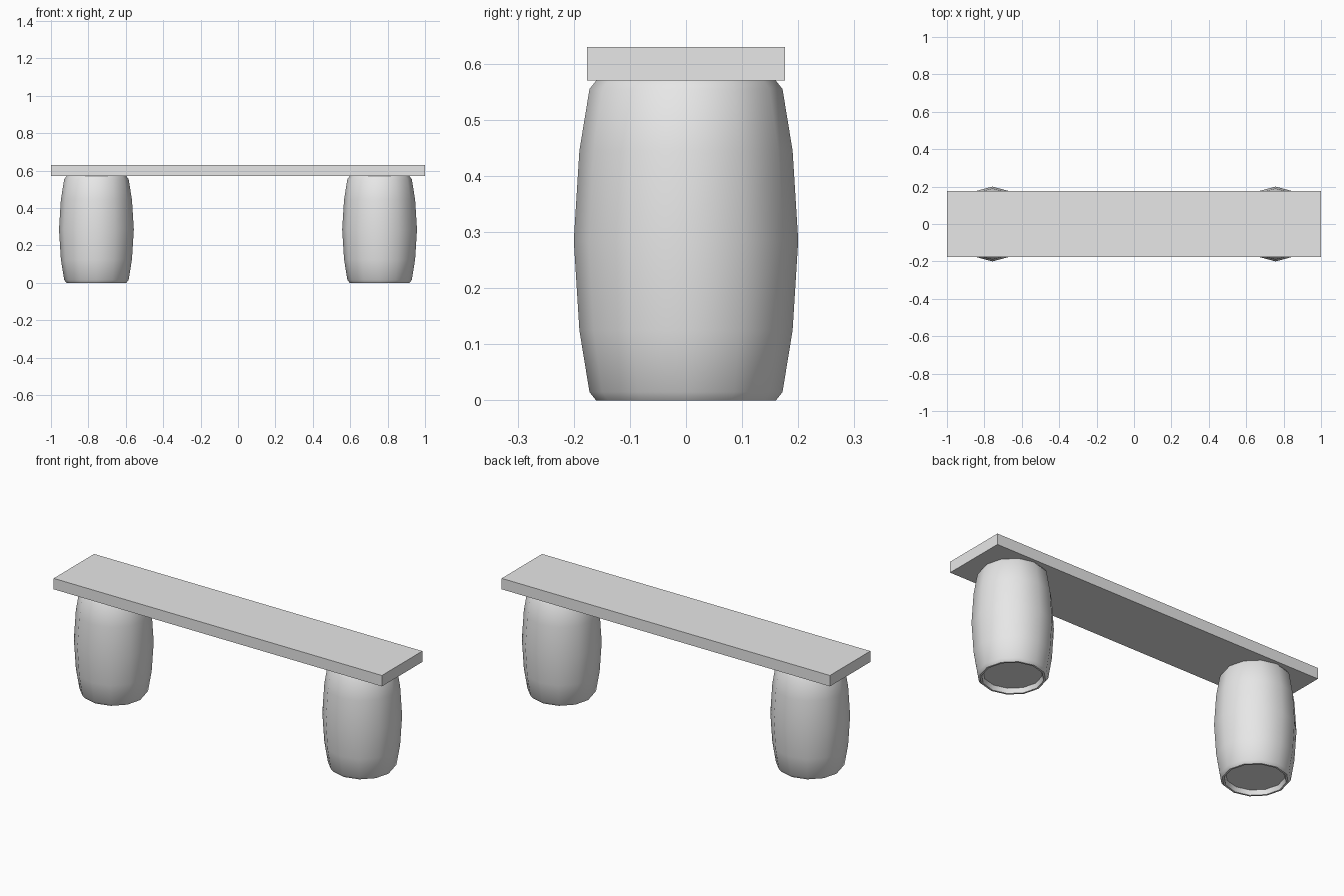
import bpy, bmesh, math

cube = bpy.data.objects.get("Cube")
if cube:
    bpy.data.objects.remove(cube, do_unlink=True)

grey = bpy.data.materials.new("light_grey")
grey.use_nodes = True
colour = (0.8, 0.8, 0.8, 1)
grey.diffuse_color = colour
grey.node_tree.nodes["Principled BSDF"].inputs["Base Color"].default_value = colour

SIDES = 12
MID = 0.285  # half the barrel height

# Lower half of the barrel: recessed lid, rim, bevel, bulging side
half = [(0.143, 0.025), (0.15, 0.0), (0.16, 0.0), (0.172, 0.015), (0.19, 0.125)]
profile = half + [(0.2, MID)] + [(r, 2 * MID - z) for r, z in reversed(half)]


def add_object(name, bm):
    bmesh.ops.recalc_face_normals(bm, faces=bm.faces)
    mesh = bpy.data.meshes.new(name)
    bm.to_mesh(mesh)
    bm.free()
    mesh.materials.append(grey)
    obj = bpy.data.objects.new(name, mesh)
    bpy.context.collection.objects.link(obj)
    return obj


def barrel(name, x):
    bm = bmesh.new()
    rings = []
    for r, z in profile:
        angles = [math.tau * i / SIDES for i in range(SIDES)]
        rings.append([bm.verts.new((r * math.cos(a), r * math.sin(a), z)) for a in angles])
    for low, high in zip(rings, rings[1:]):
        for i in range(SIDES):
            j = (i + 1) % SIDES
            bm.faces.new((low[i], low[j], high[j], high[i]))
    bm.faces.new(rings[0])
    bm.faces.new(rings[-1])
    obj = add_object(name, bm)
    obj.location.x = x
    bpy.ops.object.select_all(action="DESELECT")
    obj.select_set(True)
    bpy.context.view_layer.objects.active = obj
    bpy.ops.object.shade_smooth_by_angle(angle=math.radians(42))


# Two barrel supports
barrel("right_barrel", -0.757)
barrel("left_barrel", 0.757)

# Plank laid across them
bm = bmesh.new()
bmesh.ops.create_cube(bm, size=1)
bmesh.ops.scale(bm, vec=(2, 0.352, 0.06), verts=bm.verts)
plank = add_object("plank", bm)
plank.location.z = 2 * MID + 0.03
